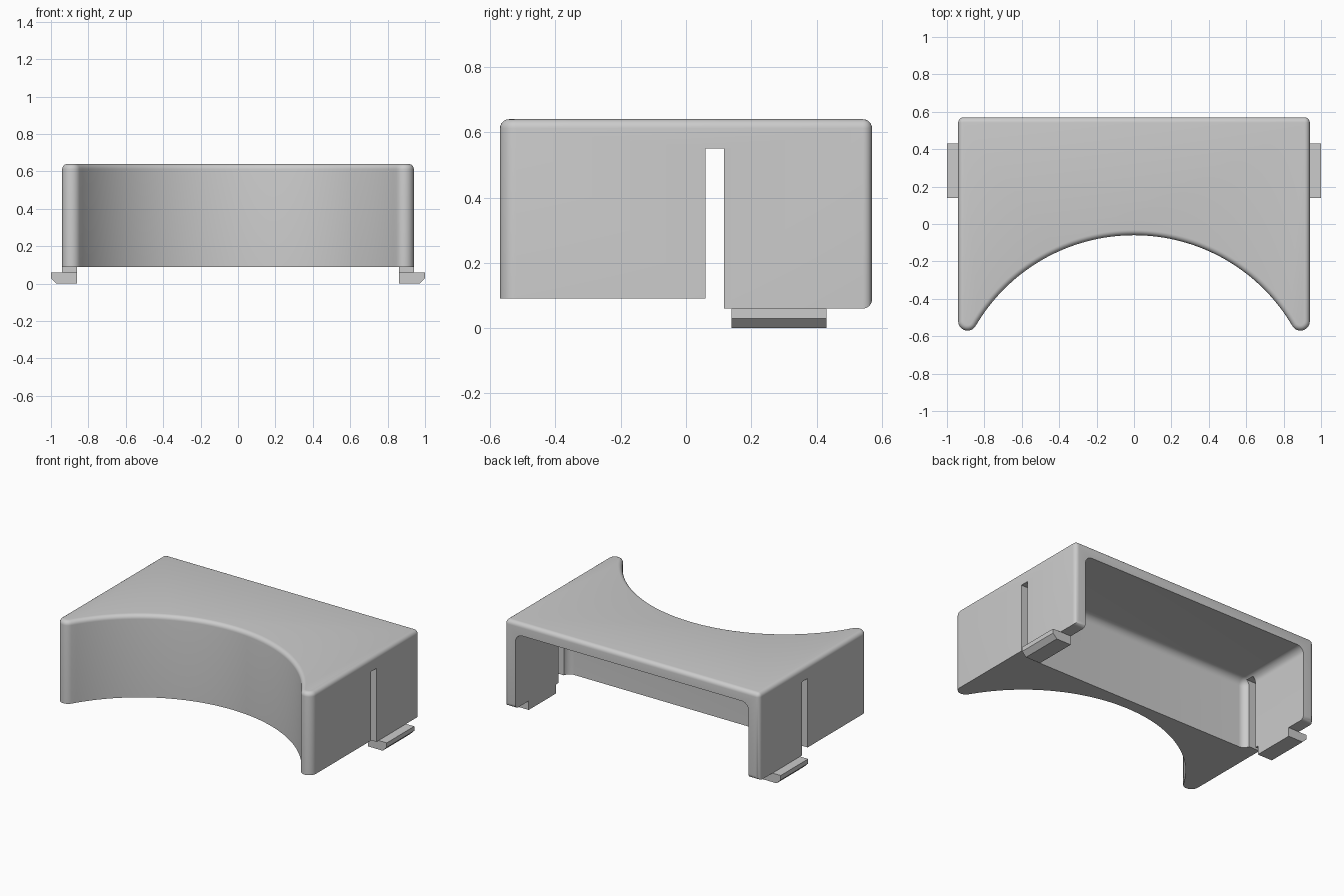
import bpy, bmesh
from math import sin, cos, atan2, pi, hypot

if "Cube" in bpy.data.objects:
    bpy.data.objects.remove(bpy.data.objects["Cube"], do_unlink=True)

grey = bpy.data.materials.new("plain_grey")
grey.use_nodes = True
colour = (0.6, 0.6, 0.6, 1)
grey.diffuse_color = colour
grey.node_tree.nodes["Principled BSDF"].inputs["Base Color"].default_value = colour

HALF, BACK, TOP, WALL = 0.94, 0.57, 0.64, 0.08
ROUND = 0.028


def prism(name, points, offset, rules=None, radius=0.0, segments=6):
    """Extrude a closed 3D outline by offset, then round the edges picked by rules."""
    bm = bmesh.new()
    face = bm.faces.new([bm.verts.new(p) for p in points])
    ext = bmesh.ops.extrude_face_region(bm, geom=[face])
    verts = [g for g in ext["geom"] if isinstance(g, bmesh.types.BMVert)]
    bmesh.ops.translate(bm, verts=verts, vec=offset)
    bmesh.ops.recalc_face_normals(bm, faces=bm.faces[:])
    if rules:
        edges = [e for e in bm.edges if rules(e.verts[0].co, e.verts[1].co)]
        bmesh.ops.bevel(bm, geom=edges, offset=radius, segments=segments,
                        profile=0.5, affect='EDGES', clamp_overlap=True)
    mesh = bpy.data.meshes.new(name)
    bm.to_mesh(mesh)
    bm.free()
    mesh.materials.append(grey)
    ob = bpy.data.objects.new(name, mesh)
    bpy.context.collection.objects.link(ob)
    return ob


def box(name, x, y, z, rules=None, radius=0.0):
    pts = [(x[0], y[0], z[0]), (x[1], y[0], z[0]), (x[1], y[1], z[0]), (x[0], y[1], z[0])]
    return prism(name, pts, (0, 0, z[1] - z[0]), rules, radius, 8)


def activate(ob):
    bpy.ops.object.select_all(action='DESELECT')
    ob.select_set(True)
    bpy.context.view_layer.objects.active = ob


def cut(target, cutter):
    cutter.hide_render = True
    mod = target.modifiers.new("cut", 'BOOLEAN')
    mod.operation, mod.solver, mod.object = 'DIFFERENCE', 'EXACT', cutter
    activate(target)
    bpy.ops.object.modifier_apply(modifier=mod.name)
    bpy.data.objects.remove(cutter, do_unlink=True)


# Plan outline: straight back and sides, rounded front tips, concave front arc
tip_r = 0.05
tip_x, tip_y = HALF - tip_r, tip_r - BACK
apex = -0.06
d = tip_y - apex
arc_r = (tip_x ** 2 + d ** 2 - tip_r ** 2) / (2 * (tip_r - d))
arc_y = apex - arc_r
touch = atan2(tip_y - arc_y, tip_x)

tip = []
for i in range(13):
    a = -(pi - touch) * i / 12
    tip.append((tip_x + tip_r * cos(a), tip_y + tip_r * sin(a)))
arc = []
for i in range(1, 64):
    a = touch + (pi - 2 * touch) * i / 64
    arc.append((arc_r * cos(a), arc_y + arc_r * sin(a)))
outline = [(HALF, BACK)] + tip + arc + [(-x, y) for x, y in reversed(tip)] + [(-HALF, BACK)]
BOTTOM = 0.06


def body_edges(a, b):
    top = min(a.z, b.z) > TOP - 0.001
    back = min(a.y, b.y) > BACK - 0.001
    return top or back


body = prism("cover_body", [(x, y, BOTTOM) for x, y in outline],
             (0, 0, TOP - BOTTOM), body_edges, ROUND)

# Hollow inside, open at the back and underneath
ceiling, inner_front = TOP - WALL, apex + WALL


def cavity_edges(a, b):
    top = min(a.z, b.z) > ceiling - 0.001
    front = max(a.y, b.y) < inner_front + 0.001
    under = max(a.z, b.z) < 0
    at_back = min(a.y, b.y) > 0.5
    return (top or front) and not under and not at_back


cut(body, box("cavity_cutter", (WALL - HALF, HALF - WALL), (inner_front, 0.9),
              (-0.2, ceiling), cavity_edges, 0.05))

# Raised front underside and the slots that free the side walls
cut(body, box("underside_cutter", (-1.2, 1.2), (-0.9, 0.08), (-0.1, 0.09)))
cut(body, box("slot_cutter", (-1.2, 1.2), (0.06, 0.117), (-0.15, 0.55)))
activate(body)
bpy.ops.object.shade_smooth_by_angle(angle=0.6)

# Snap clips below the side walls
for side, name in ((1, "left_clip"), (-1, "right_clip")):
    profile = [(0.86, 0), (0.97, 0), (1, 0.03), (1, 0.06), (0.86, 0.06)]
    prism(name, [(side * x, 0.14, z) for x, z in profile], (0, 0.29, 0))
